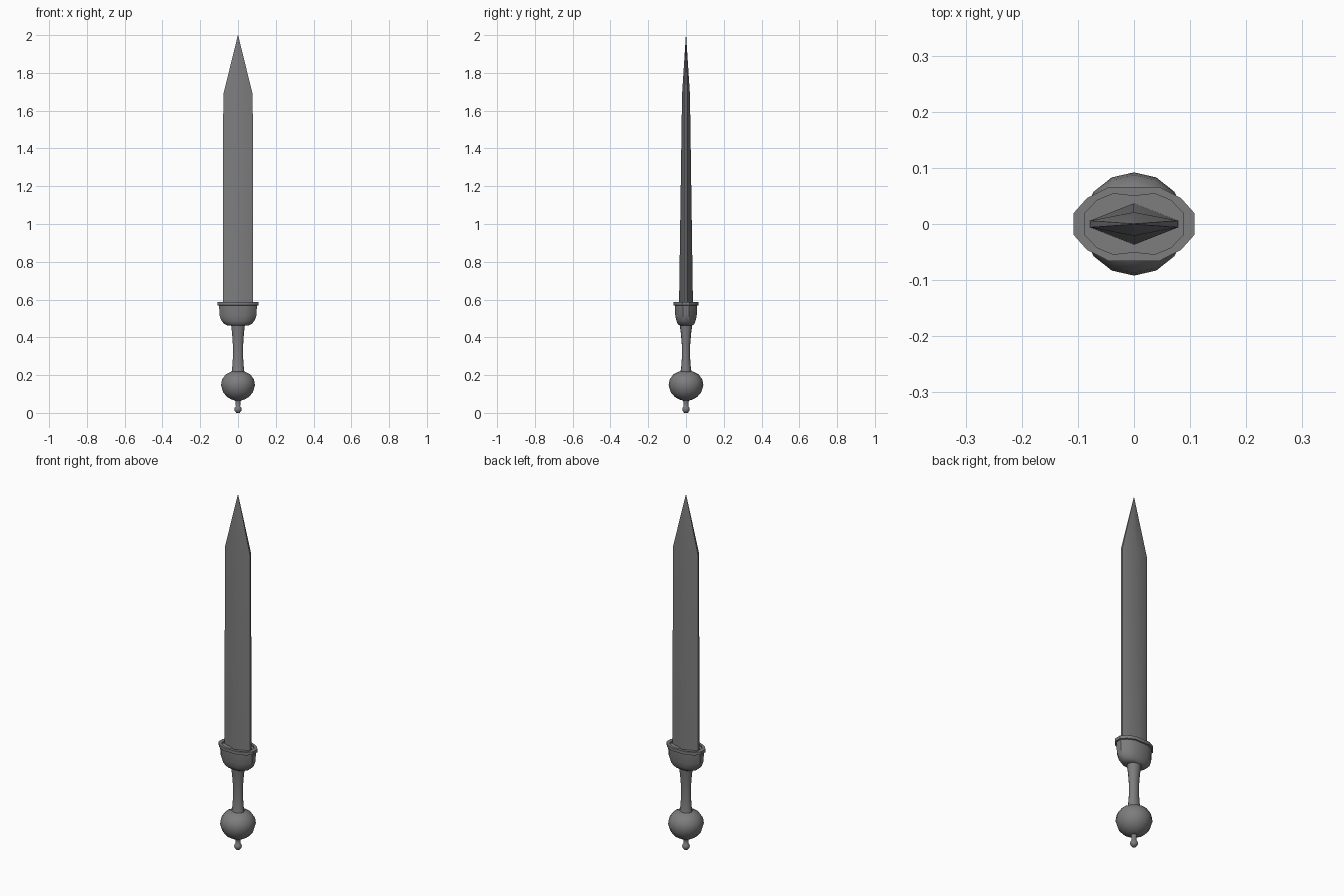
import bpy, bmesh, math

cube = bpy.data.objects.get("Cube")
if cube:
    bpy.data.objects.remove(cube, do_unlink=True)

GREY = (0.205, 0.205, 0.205, 1)
metal = bpy.data.materials.new("dark grey metal")
metal.use_nodes = True
metal.diffuse_color = GREY
metal.node_tree.nodes["Principled BSDF"].inputs["Base Color"].default_value = GREY

SIDES = 14


def loft(name, rings, angle=35):
    """Skin a stack of closed rings, cap both ends and shade."""
    bm = bmesh.new()
    loops = [[bm.verts.new(p) for p in ring] for ring in rings]
    for a, b in zip(loops, loops[1:]):
        for i in range(len(a)):
            j = (i + 1) % len(a)
            bm.faces.new((a[i], a[j], b[j], b[i]))
    bm.faces.new(loops[0][::-1])
    bm.faces.new(loops[-1])
    bmesh.ops.recalc_face_normals(bm, faces=bm.faces[:])
    mesh = bpy.data.meshes.new(name)
    bm.to_mesh(mesh)
    bm.free()
    mesh.materials.append(metal)
    obj = bpy.data.objects.new(name, mesh)
    bpy.context.collection.objects.link(obj)
    bpy.ops.object.select_all(action='DESELECT')
    obj.select_set(True)
    bpy.context.view_layer.objects.active = obj
    bpy.ops.object.shade_smooth_by_angle(angle=math.radians(angle))
    return obj


def oval(rx, ry, z):
    steps = [math.pi / 2 + 2 * math.pi * i / SIDES for i in range(SIDES)]
    return [(rx * math.cos(t), ry * math.sin(t), z) for t in steps]


def mirrored(quarter, sx, sy, z):
    """Full outline from a quarter that starts on the y axis."""
    right = quarter + [(x, -y) for x, y in quarter[::-1]]
    left = [(-x, y) for x, y in right[::-1] if x > 0]
    return [(x * sx, y * sy, z) for x, y in right + left]


def blade_ring(w, d, e, z):
    return [(w, -e, z), (w, e, z), (0, d, z), (-w, e, z), (-w, -e, z), (0, -d, z)]


# Blade: ridged, slowly thinning, then a long point
loft("blade", [blade_ring(0.079, 0.037, 0.006, 0.56),
               blade_ring(0.078, 0.021, 0.006, 1.685),
               blade_ring(0.0006, 0.0006, 0.0005, 2.0)], 50)

# Guard: rounded cup with a lip and a shallow recess around the blade
rim = [(0, 0.066), (0.045, 0.066), (0.084, 0.046), (0.108, 0.019)]
inner = [(0, 0.050), (0.037, 0.054), (0.066, 0.042), (0.087, 0.020)]
cup = [(0.50, 0.50, 0.462), (0.66, 0.66, 0.470), (0.81, 0.77, 0.487),
       (0.90, 0.86, 0.515), (0.93, 0.90, 0.568), (1, 1, 0.570), (1, 1, 0.587)]
rings = [mirrored(rim, *c) for c in cup]
rings += [mirrored(inner, 1, 1, z) for z in (0.587, 0.579)]
loft("guard", rings)

# Grip: waisted oval handle
grip = [(0.036, 0.031, 0.21), (0.032, 0.026, 0.235), (0.028, 0.022, 0.29),
        (0.028, 0.022, 0.36), (0.032, 0.027, 0.42), (0.038, 0.034, 0.47)]
loft("grip", [oval(*g) for g in grip])

# Pommel: faceted ball, flattened on top
pommel = [(0.016, 0.065), (0.036, 0.071), (0.060, 0.085), (0.081, 0.110),
          (0.092, 0.146), (0.087, 0.176), (0.068, 0.203), (0.036, 0.219)]
loft("pommel", [oval(r, r, z) for r, z in pommel])

# Tang button: short stem with a rounded end
button = [(0.009, 0.0), (0.018, 0.010), (0.020, 0.020), (0.017, 0.030),
          (0.012, 0.035), (0.013, 0.055), (0.017, 0.070)]
loft("tang_button", [oval(r, r, z) for r, z in button], 50)
